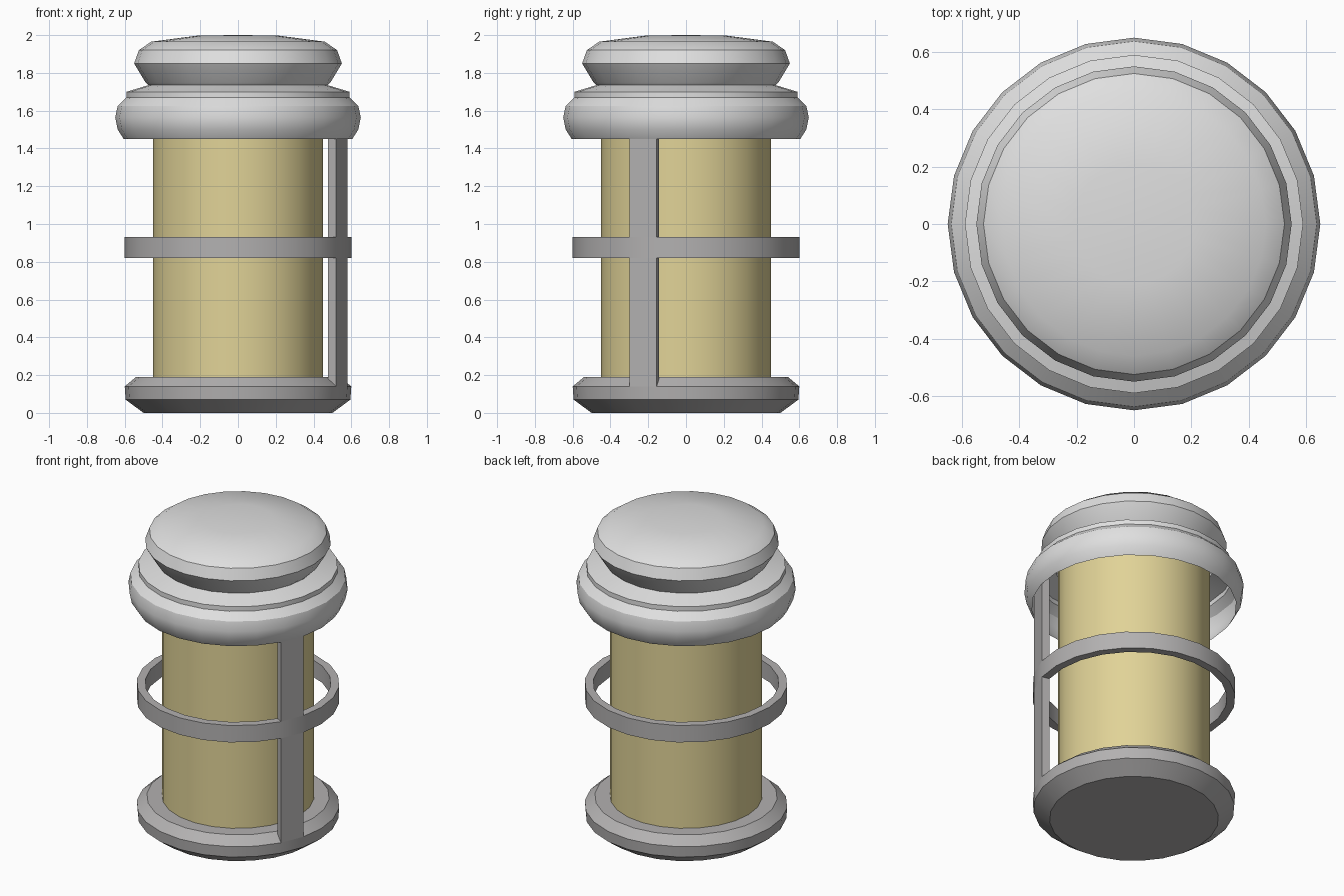
import bpy, bmesh, math
from mathutils import Vector

SIDES = 24
STEP = 2 * math.pi / SIDES

cube = bpy.data.objects.get("Cube")
if cube:
    bpy.data.objects.remove(cube, do_unlink=True)


def material(name, rgb):
    mat = bpy.data.materials.new(name)
    mat.use_nodes = True
    mat.diffuse_color = (*rgb, 1)
    mat.node_tree.nodes["Principled BSDF"].inputs["Base Color"].default_value = (*rgb, 1)
    return mat


light_grey = material("light grey", (0.74, 0.74, 0.74))
mid_grey = material("mid grey", (0.45, 0.44, 0.44))
pale_yellow = material("pale yellow", (0.75, 0.65, 0.31))


def finish(name, bm, mat, smooth=True):
    bmesh.ops.recalc_face_normals(bm, faces=bm.faces)
    mesh = bpy.data.meshes.new(name)
    bm.to_mesh(mesh)
    bm.free()
    mesh.materials.append(mat)
    obj = bpy.data.objects.new(name, mesh)
    bpy.context.collection.objects.link(obj)
    if smooth:
        bpy.ops.object.select_all(action='DESELECT')
        obj.select_set(True)
        bpy.context.view_layer.objects.active = obj
        bpy.ops.object.shade_smooth_by_angle(angle=math.radians(32))
    return obj


def lathe(name, profile, mat, closed=False):
    """Spin a (radius, height) profile around the vertical axis."""
    bm = bmesh.new()
    verts = [bm.verts.new((r, 0, z)) for r, z in profile]
    pairs = list(zip(verts, verts[1:]))
    if closed:
        pairs.append((verts[-1], verts[0]))
    edges = [bm.edges.new(p) for p in pairs]
    bmesh.ops.spin(bm, geom=verts + edges, cent=(0, 0, 0), axis=(0, 0, 1),
                   angle=2 * math.pi, steps=SIDES, use_duplicate=False)
    bmesh.ops.remove_doubles(bm, verts=bm.verts, dist=0.0005)
    return finish(name, bm, mat)


# Chamfered foot
lathe("base", [(0, 0), (0.5, 0), (0.595, 0.07), (0.6, 0.14), (0.54, 0.19), (0, 0.19)], mid_grey)

# Inner body
lathe("body", [(0, 0.18), (0.45, 0.18), (0.45, 1.7), (0, 1.7)], pale_yellow)

# Hoop standing clear of the body
lathe("hoop", [(0.55, 0.82), (0.6, 0.82), (0.6, 0.93), (0.55, 0.93)], mid_grey, closed=True)

# Rounded collar, open underneath
lathe("collar", [(0.605, 1.45), (0.637, 1.5), (0.65, 1.565), (0.637, 1.625), (0.59, 1.67),
                 (0.59, 1.7), (0.475, 1.735)], light_grey)

# Domed lid
lathe("lid", [(0.475, 1.735), (0.49, 1.75), (0.55, 1.85), (0.525, 1.92), (0.46, 1.965),
              (0.21, 1.998), (0, 2.0)], light_grey)

# Upright strut filling one side of the hoop polygon
bm = bmesh.new()
corners = [(0.55, 1), (0.6, 1), (0.6, 2), (0.55, 2)]
foot = bm.faces.new([bm.verts.new((r * math.cos(k * STEP), -r * math.sin(k * STEP), 0.14))
                     for r, k in corners])
grown = bmesh.ops.extrude_face_region(bm, geom=[foot], use_keep_orig=True)
bmesh.ops.translate(bm, vec=Vector((0, 0, 1.36)),
                    verts=[v for v in grown["geom"] if isinstance(v, bmesh.types.BMVert)])
finish("strut", bm, mid_grey, smooth=False)
